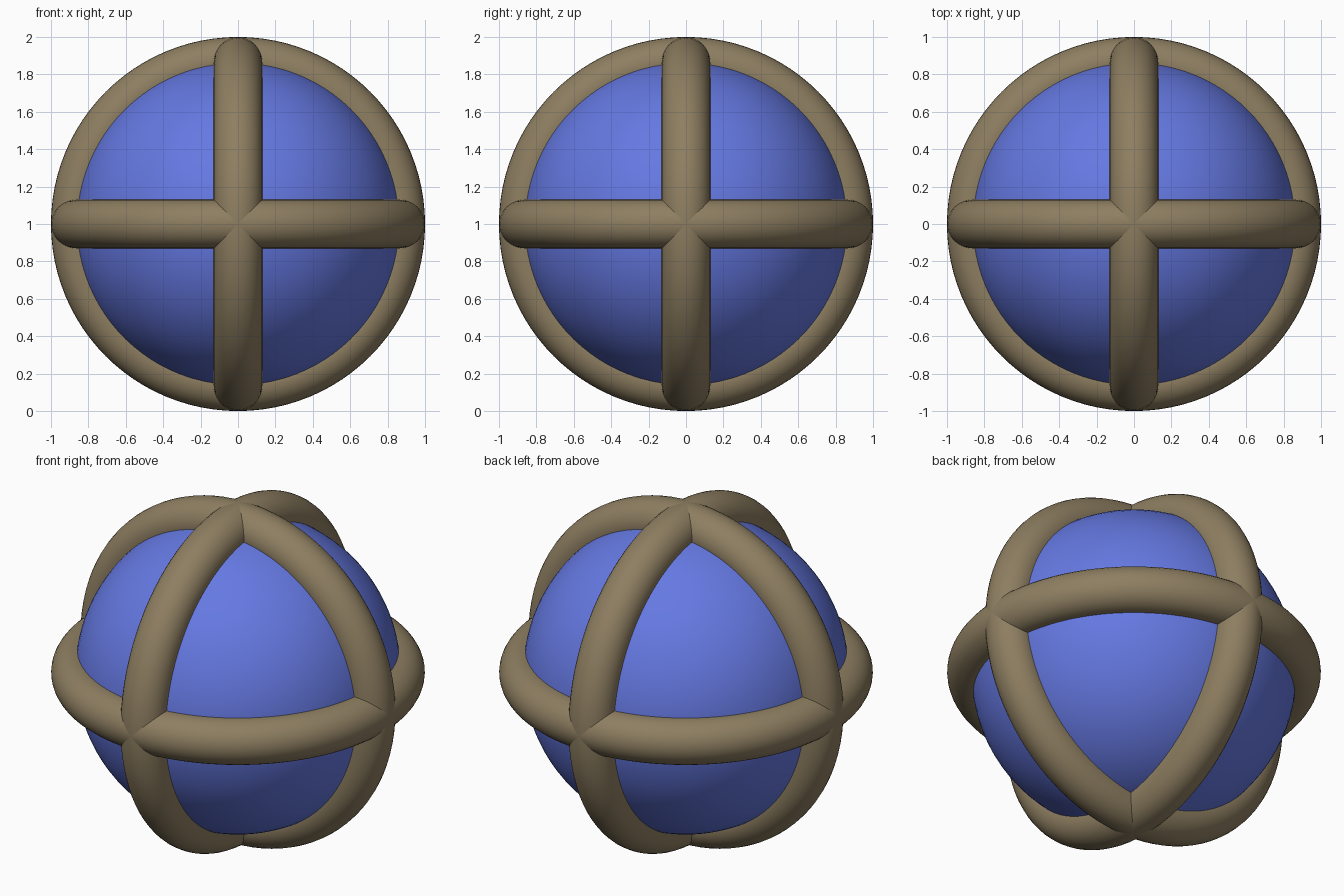
import bpy
import math

if "Cube" in bpy.data.objects:
    bpy.data.objects.remove(bpy.data.objects["Cube"])

R = 0.87   # ball radius and ring centre-line radius
T = 0.13   # ring tube radius


def material(name, rgb):
    m = bpy.data.materials.new(name)
    m.diffuse_color = (*rgb, 1)
    m.use_nodes = True
    m.node_tree.nodes["Principled BSDF"].inputs["Base Color"].default_value = m.diffuse_color
    return m


blue = material("blue", (0.13, 0.19, 0.76))
brown = material("khaki brown", (0.27, 0.21, 0.12))


def finish(name, mat):
    ob = bpy.context.object
    ob.name = name
    ob.data.materials.append(mat)
    bpy.ops.object.shade_smooth()


# Inner ball
bpy.ops.mesh.primitive_uv_sphere_add(segments=96, ring_count=48, radius=R, location=(0, 0, 1))
finish("ball", blue)

# Three crossing rings, one around each axis
q = math.pi / 2
for name, rot in (("horizontal_ring", (0, 0, 0)),
                  ("front_ring", (q, 0, 0)),
                  ("side_ring", (0, q, 0))):
    bpy.ops.mesh.primitive_torus_add(major_segments=96, minor_segments=32,
                                     major_radius=R, minor_radius=T,
                                     location=(0, 0, 1), rotation=rot)
    finish(name, brown)
